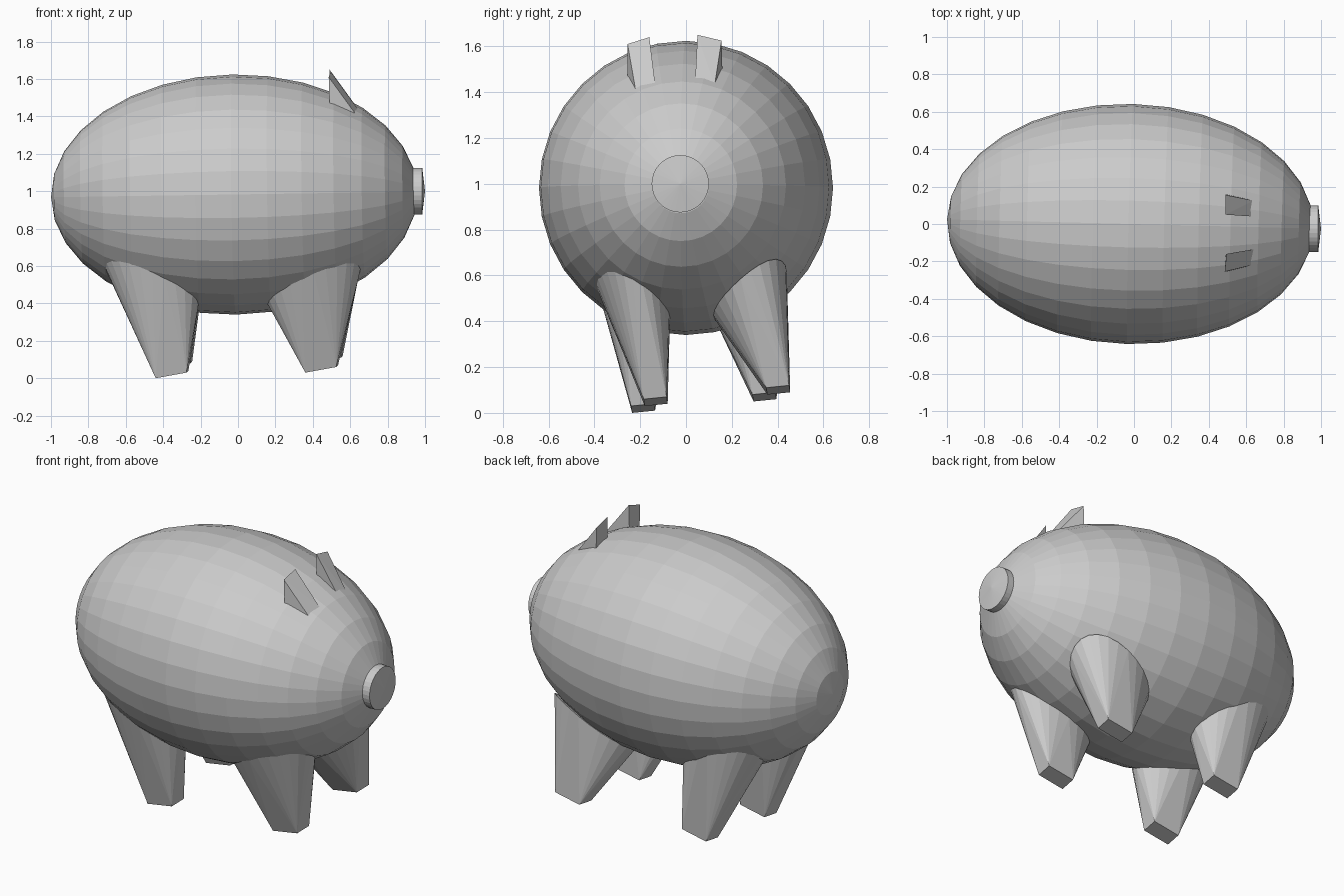
import bpy, bmesh
from math import cos, sin, pi, sqrt
from mathutils import Matrix, Vector

cube = bpy.data.objects.get("Cube")
if cube:
    bpy.data.objects.remove(cube, do_unlink=True)

GREY = (0.6, 0.6, 0.6, 1)
grey = bpy.data.materials.new("plain grey")
grey.use_nodes = True
grey.diffuse_color = GREY
grey.node_tree.nodes["Principled BSDF"].inputs["Base Color"].default_value = GREY

CENTRE = Vector((-0.02, 0, 0.982))
LENGTH, RADIUS = 0.98, 0.642
# Body axis points at the snout, slightly off the x axis
AXIS = Vector((1, -0.025, 0.015)).normalized()
TURN = AXIS.to_track_quat('Z', 'Y').to_matrix().to_4x4()


def add_object(name, bm):
    bmesh.ops.recalc_face_normals(bm, faces=bm.faces)
    mesh = bpy.data.meshes.new(name)
    bm.to_mesh(mesh)
    bm.free()
    mesh.materials.append(grey)
    obj = bpy.data.objects.new(name, mesh)
    bpy.context.collection.objects.link(obj)
    return obj


def hull(name, points):
    bm = bmesh.new()
    for p in points:
        bm.verts.new(p)
    result = bmesh.ops.convex_hull(bm, input=bm.verts)
    loose = {v for v in result["geom_interior"] + result["geom_unused"]
             if isinstance(v, bmesh.types.BMVert)}
    bmesh.ops.delete(bm, geom=list(loose), context='VERTS')
    bmesh.ops.dissolve_limit(bm, angle_limit=0.02, verts=bm.verts, edges=bm.edges)
    return add_object(name, bm)


def belly(x, y):
    """Point just under the skin on the lower half of the body."""
    k = 1 - ((x - CENTRE.x) / LENGTH) ** 2 - (y / RADIUS) ** 2
    return Vector((x, y, CENTRE.z - 0.985 * RADIUS * sqrt(max(k, 0))))


# Faceted egg-shaped body
bm = bmesh.new()
bmesh.ops.create_uvsphere(bm, u_segments=32, v_segments=16, radius=1)
bm.transform(Matrix.Translation(CENTRE) @ TURN @ Matrix.Diagonal((RADIUS, RADIUS, LENGTH, 1)))
add_object("body", bm)

# Snout disc with a shallow cone on its front
bm = bmesh.new()
rings = []
for x in (0.85, 0.985):
    rings.append([bm.verts.new((x, -0.025 + 0.125 * cos(a), 1 + 0.125 * sin(a)))
                  for a in (2 * pi * i / 32 for i in range(32))])
tip = bm.verts.new((1, -0.025, 1))
for i in range(32):
    j = (i + 1) % 32
    bm.faces.new((rings[0][i], rings[0][j], rings[1][j], rings[1][i]))
    bm.faces.new((rings[1][i], rings[1][j], tip))
bm.faces.new(rings[0])
add_object("snout", bm)

# Legs: a tilted rectangular foot flaring into an oval on the belly
FOOT_X = Vector((0.165, -0.005, 0.03))
FOOT_Y = Vector((0.01, 0.1, 0.01))
legs = {
    "right_back_leg": ((-0.44, -0.235, 0.0), (-0.46, -0.23)),
    "right_front_leg": ((0.36, -0.18, 0.03), (0.405, -0.23)),
    "left_back_leg": ((-0.42, 0.295, 0.05), (-0.45, 0.28)),
    "left_front_leg": ((0.385, 0.355, 0.08), (0.41, 0.28)),
}
for name, (foot, top) in legs.items():
    corner = Vector(foot)
    points = [corner, corner + FOOT_X, corner + FOOT_Y, corner + FOOT_X + FOOT_Y]
    for i in range(24):
        a = 2 * pi * i / 24
        points.append(belly(top[0] + 0.25 * cos(a), top[1] + 0.16 * sin(a)))
    hull(name, points)

# Ears: wedges with an upright back and a sloping front
hull("right_ear", [(0.485, -0.255, 1.61), (0.495, -0.16, 1.64),
                   (0.63, -0.22, 1.41), (0.64, -0.135, 1.44),
                   (0.49, -0.255, 1.44), (0.49, -0.16, 1.46)])
hull("left_ear", [(0.49, 0.05, 1.65), (0.49, 0.155, 1.625),
                  (0.635, 0.04, 1.45), (0.64, 0.125, 1.43),
                  (0.49, 0.05, 1.46), (0.49, 0.16, 1.45)])
